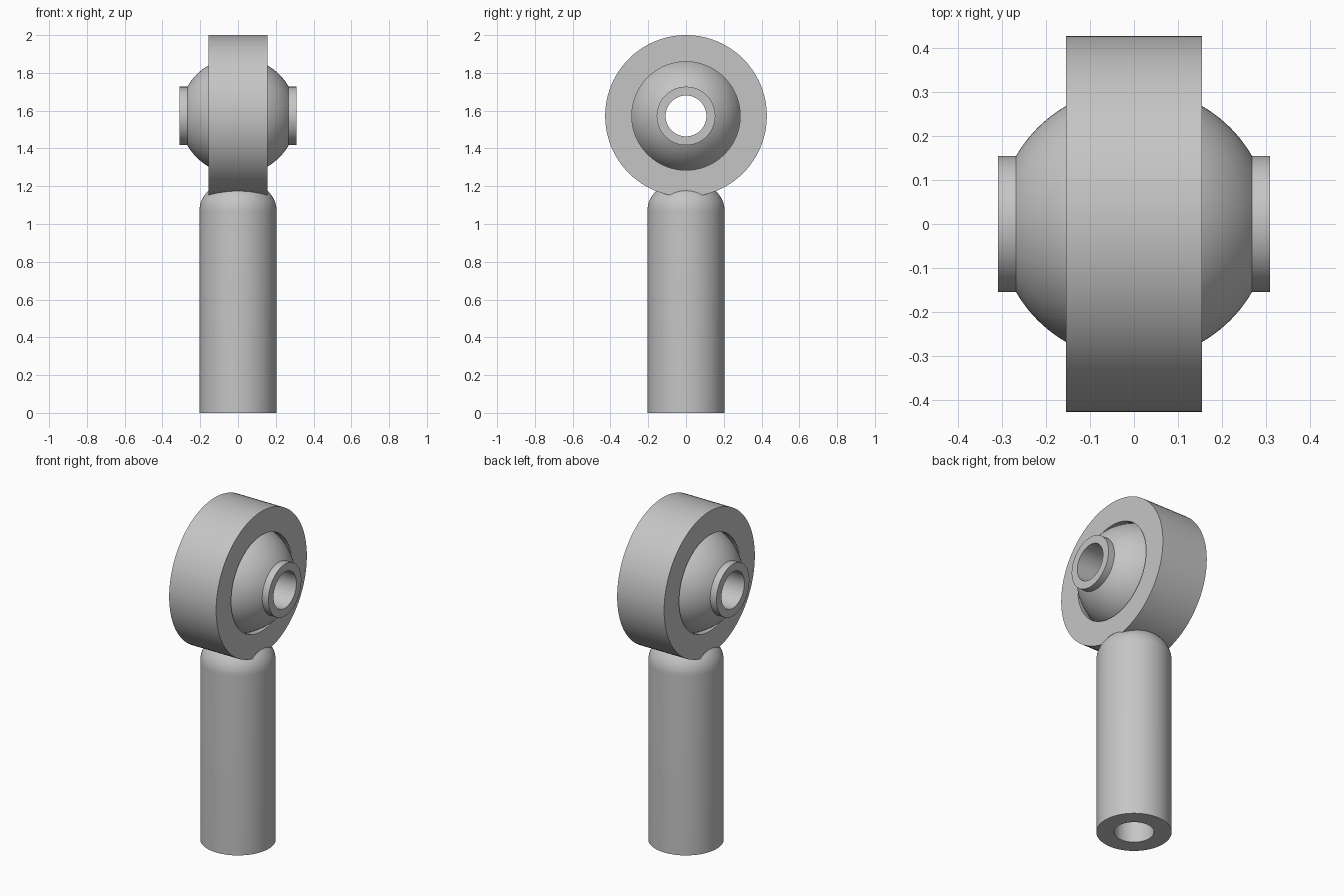
import bpy, bmesh
from math import pi, sin, cos, acos, asin, radians
from mathutils import Matrix

cube = bpy.data.objects.get("Cube")
if cube:
    bpy.data.objects.remove(cube, do_unlink=True)

steel = bpy.data.materials.new("grey_steel")
steel.use_nodes = True
grey = (0.56, 0.56, 0.56, 1)
steel.diffuse_color = grey
steel.node_tree.nodes["Principled BSDF"].inputs["Base Color"].default_value = grey

EYE_Z, EYE_R, EYE_HALF, HOLE_R = 1.572, 0.428, 0.155, 0.287
BALL_R, COLLAR_R, COLLAR_HALF, BORE_R = 0.31, 0.155, 0.31, 0.108
SHANK_R, FILLET, SHOULDER_Z = 0.204, 0.14, 1.07


def arc(radius, start, end, steps, cr=0, ch=0):
    """Points (distance from axis, height) on an arc, angles from the outward direction."""
    angles = [start + (end - start) * i / steps for i in range(steps + 1)]
    return [(cr + radius * cos(a), ch + radius * sin(a)) for a in angles]


def lathe(name, profile, closed=True, matrix=Matrix()):
    """Spin a profile about the z axis, then place it with a matrix."""
    bm = bmesh.new()
    verts = [bm.verts.new((r, 0, h)) for r, h in profile]
    pairs = list(zip(verts, verts[1:])) + ([(verts[-1], verts[0])] if closed else [])
    edges = [bm.edges.new(p) for p in pairs]
    bmesh.ops.spin(bm, geom=verts + edges, axis=(0, 0, 1), cent=(0, 0, 0),
                   angle=2 * pi, steps=96, use_merge=True)
    bmesh.ops.remove_doubles(bm, verts=bm.verts, dist=1e-5)
    bmesh.ops.recalc_face_normals(bm, faces=bm.faces)
    bm.transform(matrix)
    mesh = bpy.data.meshes.new(name)
    bm.to_mesh(mesh)
    bm.free()
    mesh.materials.append(steel)
    mesh.shade_smooth()
    mesh.set_sharp_from_angle(angle=radians(30))
    obj = bpy.data.objects.new(name, mesh)
    bpy.context.collection.objects.link(obj)
    return obj


# Eye and ball turn about a sideways axis at the eye centre
sideways = Matrix.Translation((0, 0, EYE_Z)) @ Matrix.Rotation(pi / 2, 4, "Y")

# Housing ring with straight mouths and a spherical seat
seat_r = BALL_R + 0.002
seat = acos(HOLE_R / seat_r)
lathe("eye_housing",
      [(HOLE_R, -EYE_HALF)] + arc(seat_r, -seat, seat, 12)
      + [(HOLE_R, EYE_HALF), (EYE_R, EYE_HALF), (EYE_R, -EYE_HALF)],
      matrix=sideways)

# Pierced ball with a short collar at each end
lip = acos(COLLAR_R / BALL_R)
lathe("swivel_ball",
      [(BORE_R, -COLLAR_HALF), (COLLAR_R, -COLLAR_HALF)]
      + arc(BALL_R, -lip, lip, 40)
      + [(COLLAR_R, COLLAR_HALF), (BORE_R, COLLAR_HALF)],
      matrix=sideways)

# Hollow shank with a rounded shoulder running into the ring
bore_depth = 0.8
lathe("shank",
      [(0, bore_depth), (BORE_R, bore_depth), (BORE_R, 0), (SHANK_R, 0)]
      + arc(FILLET, 0, pi / 2, 16, SHANK_R - FILLET, SHOULDER_Z)
      + [(0, SHOULDER_Z + FILLET)],
      closed=False)
